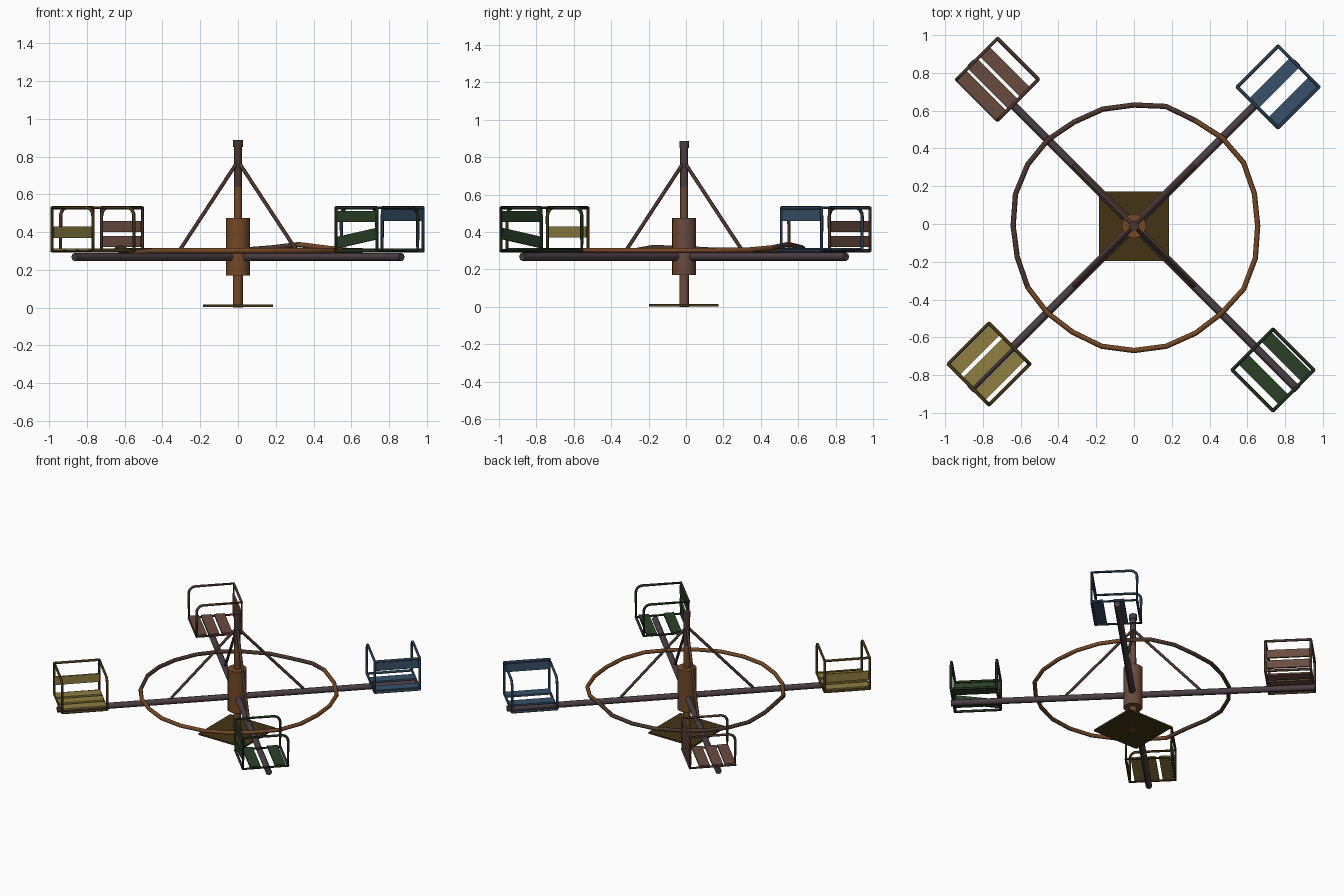
import bpy
import math
from mathutils import Matrix, Vector

if "Cube" in bpy.data.objects:
    bpy.data.objects.remove(bpy.data.objects["Cube"], do_unlink=True)


def material(name, *srgb):
    """Flat material from 0-255 display values."""
    col = [((c / 255 + 0.055) / 1.055) ** 2.4 for c in srgb] + [1]
    m = bpy.data.materials.new(name)
    m.use_nodes = True
    m.diffuse_color = col
    bsdf = m.node_tree.nodes["Principled BSDF"]
    bsdf.inputs["Base Color"].default_value = col
    bsdf.inputs["Roughness"].default_value = 0.8
    return m


rust = material("rust", 116, 72, 38)
steel = material("dark_steel", 74, 62, 68)
olive = material("dark_olive", 67, 52, 21)
brown = material("brown_paint", 104, 75, 63)
dark_brown = material("dark_brown", 74, 53, 45)
HUB = Vector((0, -0.01, 0))


def smooth(ob):
    bpy.ops.object.select_all(action="DESELECT")
    ob.select_set(True)
    bpy.context.view_layer.objects.active = ob
    bpy.ops.object.shade_smooth_by_angle(angle=math.radians(50))


def tubes(name, paths, radius, mat, matrix=None):
    """Mesh of round tubes swept along poly paths; paths of 3+ points are closed."""
    cu = bpy.data.curves.new(name, "CURVE")
    cu.dimensions = "3D"
    cu.bevel_depth = radius
    cu.bevel_resolution = 2
    cu.use_fill_caps = True
    for path in paths:
        sp = cu.splines.new("POLY")
        sp.points.add(len(path) - 1)
        for p, co in zip(sp.points, path):
            p.co = (*co, 1)
        sp.use_cyclic_u = len(path) > 2
    ob = bpy.data.objects.new(name, cu)
    bpy.context.collection.objects.link(ob)
    ob.matrix_world = matrix or Matrix.Translation(HUB)
    bpy.ops.object.select_all(action="DESELECT")
    ob.select_set(True)
    bpy.context.view_layer.objects.active = ob
    bpy.ops.object.convert(target="MESH")
    ob = bpy.context.object
    ob.data.materials.clear()
    ob.data.materials.append(mat)
    smooth(ob)
    return ob


def cylinder(name, radius, z0, z1, mat, worn):
    """Upright cylinder; the side towards +x and +y takes the worn colour."""
    bpy.ops.mesh.primitive_cylinder_add(vertices=20, radius=radius, depth=z1 - z0,
                                        location=HUB + Vector((0, 0, (z0 + z1) / 2)))
    ob = bpy.context.object
    ob.name = name
    ob.data.materials.append(mat)
    ob.data.materials.append(worn)
    for f in ob.data.polygons:
        f.material_index = int(f.normal.x + 0.6 * f.normal.y > 0.45)
    smooth(ob)


def box(name, size, matrix, mat):
    bpy.ops.mesh.primitive_cube_add(size=1)
    ob = bpy.context.object
    ob.name = name
    ob.data.transform(Matrix.Diagonal((*size, 1)))
    ob.matrix_world = matrix
    ob.data.materials.append(mat)


# Base plate, post and turning hub
box("base_plate", (0.37, 0.37, 0.013), Matrix.Translation((0, -0.012, 0.0095)), olive)
cylinder("lower_post", 0.026, 0, 0.18, rust, brown)
cylinder("hub", 0.064, 0.17, 0.475, rust, brown)
cylinder("upper_post", 0.021, 0.47, 0.64, rust, brown)
cylinder("mast", 0.021, 0.64, 0.86, dark_brown, steel)
cylinder("post_cap", 0.026, 0.85, 0.888, dark_brown, steel)

# Crossed arms with a brace from the post to each
for k in range(4):
    d = Vector((math.cos(math.pi * (k + 0.5) / 2), math.sin(math.pi * (k + 0.5) / 2), 0))
    up = Vector((0, 0, 1))
    tubes("arm_%d" % k, [[d * 0.03 + up * 0.268, d * 1.225 + up * 0.268]], 0.022, steel)
    tubes("brace_%d" % k, [[d * 0.01 + up * 0.765, d * 0.45 + up * 0.29]], 0.01, dark_brown)

# Bent hand ring, with kinks lifted above the arms
radii = [.655, .66, .67, .66, .645, .655, .64, .64, .635, .645, .65, .65,
         .64, .64, .65, .65, .65, .66, .66, .66, .655, .655, .67, .665]
bumps = [(60, 0.032, 16), (190, 0.02, 12), (210, -0.014, 10)]
ring = []
for i, r in enumerate(radii):
    deg = i * 15
    z = 0.302 + sum(h * math.exp(-((deg - c) / w) ** 2) for c, h, w in bumps)
    a = math.radians(deg)
    ring.append((r * math.cos(a), r * math.sin(a), z))
hand_ring = tubes("hand_ring", [ring], 0.014, rust)
hand_ring.data.materials.append(dark_brown)
for f in hand_ring.data.polygons:
    f.material_index = int(f.center.y > 0.2 + 0.8 * f.center.x)

# Seats: local x is radial, y is the way the rider faces
H, LOW, TOP, BEND = 0.153, 0.3, 0.529, 0.045


def side_loop(x):
    """Side frame with a rounded front top corner."""
    pts = [(x, -H, LOW), (x, -H, TOP)]
    for i in range(6):
        a = math.pi / 2 * (1 - i / 5)
        pts.append((x, H - BEND + BEND * math.cos(a), TOP - BEND + BEND * math.sin(a)))
    return pts + [(x, H, LOW)]


def seat(colour, angle, shift, slat_mat, frame_mat, seat_slats, back_slats):
    m = (Matrix.Translation(HUB) @ Matrix.Rotation(math.radians(angle), 4, "Z")
         @ Matrix.Translation((1.06, shift, 0)))
    paths = [side_loop(-H), side_loop(H)]
    for y, z in ((-H, LOW), (-H, TOP), (H, LOW)):
        paths.append([(-H, y, z), (H, y, z)])
    tubes(colour + "_seat_frame", paths, 0.009, frame_mat, m)
    for i, y in enumerate(seat_slats):
        box("%s_seat_slat_%d" % (colour, i), (0.31, 0.072, 0.012),
            m @ Matrix.Translation((0, y, 0.308)), slat_mat)
    for i, (z, tilt) in enumerate(back_slats):
        box("%s_back_slat_%d" % (colour, i), (0.3, 0.012, 0.06),
            m @ Matrix.Translation((0, -H + 0.004, z)) @ Matrix.Rotation(tilt, 4, "Y"), slat_mat)


seat("blue", 45, -0.02, material("blue_paint", 55, 81, 106), material("blue_frame", 40, 60, 80),
     [-0.112, 0.03], [(0.49, 0)])
seat("brown", 135, -0.038, brown, dark_brown, [-0.055, 0.035, 0.12], [(0.43, 0), (0.35, 0)])
seat("yellow", 225, -0.026, material("yellow_paint", 143, 126, 64), olive,
     [-0.105, -0.01, 0.085], [(0.4, 0)])
seat("green", 315, -0.02, material("green_paint", 42, 64, 39), material("green_frame", 32, 46, 29),
     [-0.07, 0.1], [(0.483, 0), (0.368, -0.16)])
